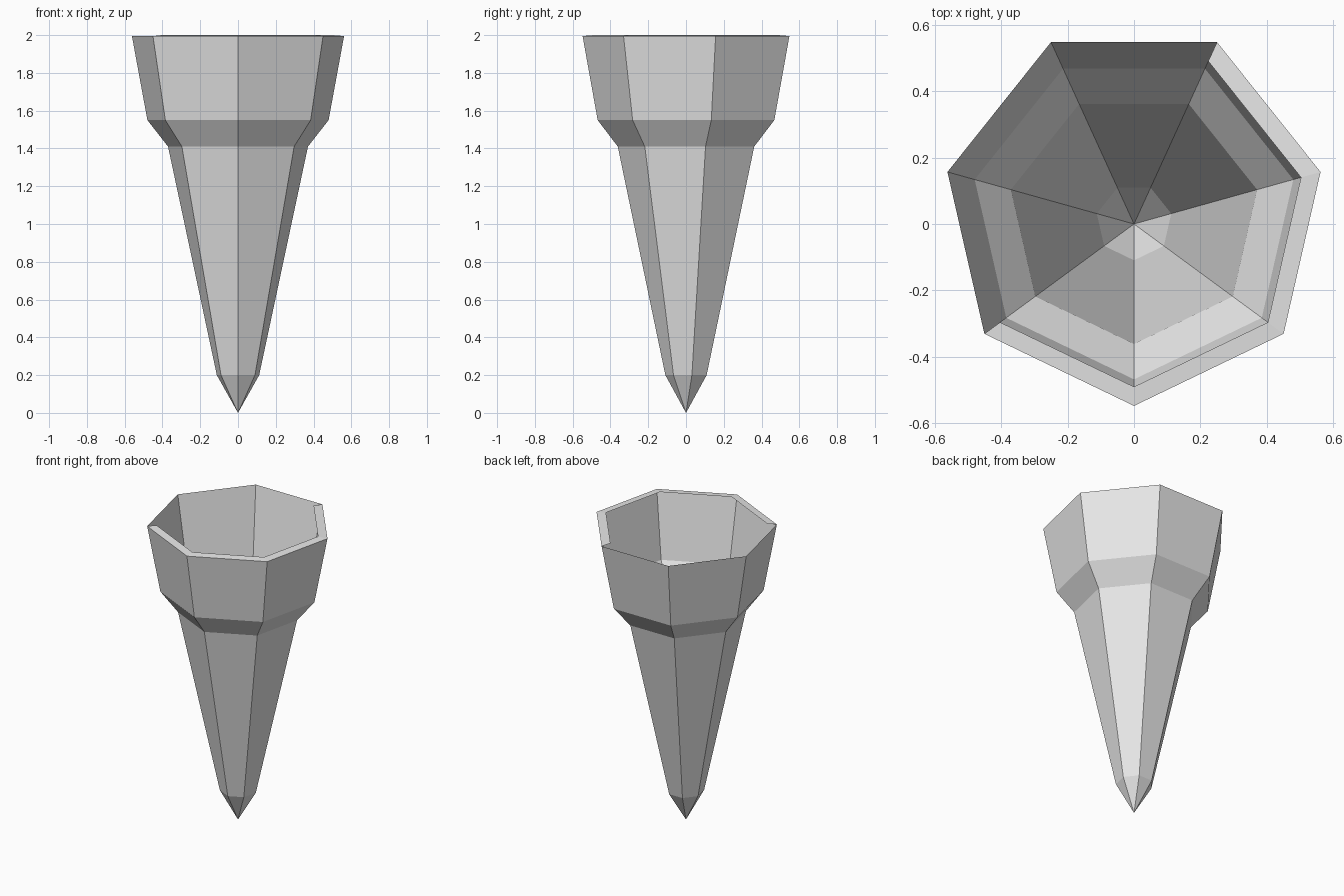
import bpy, bmesh, math

cube = bpy.data.objects.get("Cube")
if cube:
    bpy.data.objects.remove(cube)

SIDES = 7
RIM_R, RIM_Z = 0.576, 1.995

grey = bpy.data.materials.new("plain_grey")
grey.use_nodes = True
colour = (0.8, 0.8, 0.8, 1)
grey.diffuse_color = colour
grey.node_tree.nodes["Principled BSDF"].inputs["Base Color"].default_value = colour


def corner(k, radius, z):
    """Corner k of a seven-sided ring, counted from the front, balanced front to back."""
    a = 2 * math.pi * k / SIDES
    shift = radius * (1 - math.cos(math.pi / SIDES)) / 2
    return (radius * math.sin(a), shift - radius * math.cos(a), z)


def finish(bm, name):
    mesh = bpy.data.meshes.new(name)
    bm.to_mesh(mesh)
    bm.free()
    mesh.materials.append(grey)
    obj = bpy.data.objects.new(name, mesh)
    bpy.context.collection.objects.link(obj)
    return obj


# Hollow tapered body: a point, then rings up to the open rim
bm = bmesh.new()
tip = bm.verts.new((0, 0, 0))
profile = [(0.115, 0.2), (0.38, 1.41), (0.492, 1.55), (RIM_R, RIM_Z)]
rings = [[bm.verts.new(corner(k, r, z)) for k in range(SIDES)] for r, z in profile]
for k in range(SIDES):
    n = (k + 1) % SIDES
    bm.faces.new((tip, rings[0][n], rings[0][k]))
    for low, high in zip(rings, rings[1:]):
        bm.faces.new((low[k], low[n], high[n], high[k]))
finish(bm, "tapered_body")

# Thin inner lip along four of the seven rim edges
bm = bmesh.new()
outer = [bm.verts.new(corner(k, RIM_R, RIM_Z)) for k in range(-1, 4)]
inner = [bm.verts.new((v.co.x * 0.895, v.co.y * 0.895, 2.0)) for v in outer]
for i in range(len(outer) - 1):
    bm.faces.new((outer[i], outer[i + 1], inner[i + 1], inner[i]))
finish(bm, "rim_lip")
